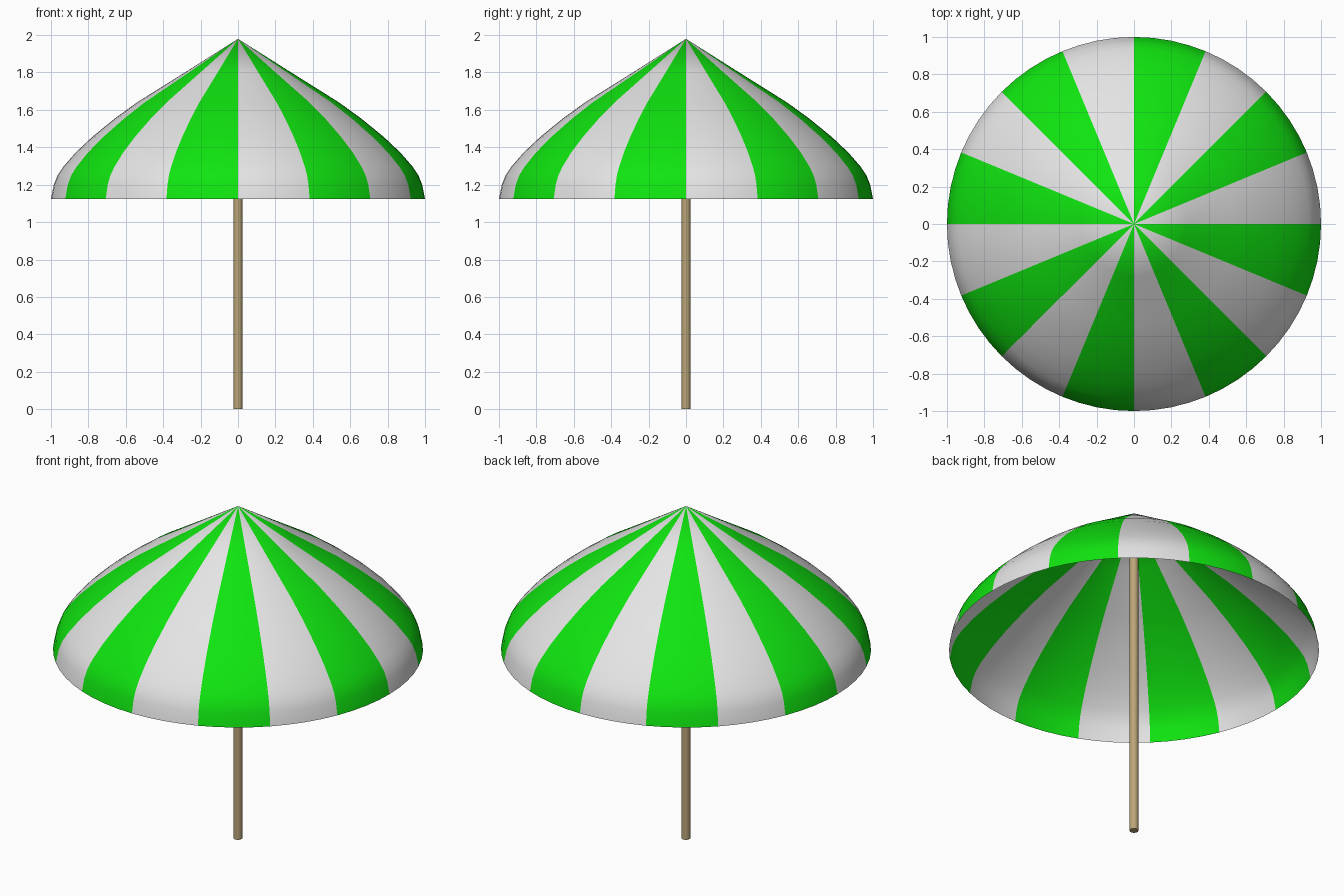
import bpy, bmesh, math

if "Cube" in bpy.data.objects:
    bpy.data.objects.remove(bpy.data.objects["Cube"])

def mat(name, rgb):
    m = bpy.data.materials.new(name)
    m.diffuse_color = (*rgb, 1.0)
    m.use_nodes = True
    m.node_tree.nodes["Principled BSDF"].inputs["Base Color"].default_value = m.diffuse_color
    return m

white = mat("pale_grey_cloth", (0.78, 0.78, 0.78))
green = mat("green_cloth", (0.005, 0.78, 0.005))
wood = mat("tan_wood", (0.50, 0.38, 0.19))

SEG = 64       # segments round the canopy
STRIPES = 16   # alternating panels
PROFILE = [(0.28, 1.803), (0.54, 1.64), (0.66, 1.553), (0.78, 1.455), (0.87, 1.37),
           (0.935, 1.295), (0.965, 1.25), (0.985, 1.20), (1.0, 1.125)]

# Canopy: revolved single sheet, striped by angle
bm = bmesh.new()
apex = bm.verts.new((0, 0, 1.98))
rings = []
for r, z in PROFILE:
    rings.append([bm.verts.new((r * math.cos(2 * math.pi * i / SEG),
                                r * math.sin(2 * math.pi * i / SEG), z))
                  for i in range(SEG)])
for i in range(SEG):
    j = (i + 1) % SEG
    faces = [bm.faces.new((apex, rings[0][i], rings[0][j]))]
    for a, b in zip(rings, rings[1:]):
        faces.append(bm.faces.new((a[i], b[i], b[j], a[j])))
    for f in faces:
        f.smooth = True
        f.material_index = (i * STRIPES // SEG) % 2
me = bpy.data.meshes.new("canopy")
bm.to_mesh(me)
bm.free()
me.materials.append(white)
me.materials.append(green)
bpy.context.collection.objects.link(bpy.data.objects.new("canopy", me))

# Pole: from the ground to just under the apex
TOP = 1.94
bpy.ops.mesh.primitive_cylinder_add(vertices=24, radius=0.024, depth=TOP,
                                    location=(0, 0, TOP / 2))
pole = bpy.context.object
pole.name = "pole"
pole.data.materials.append(wood)
bpy.ops.object.shade_smooth_by_angle(angle=math.radians(40))
